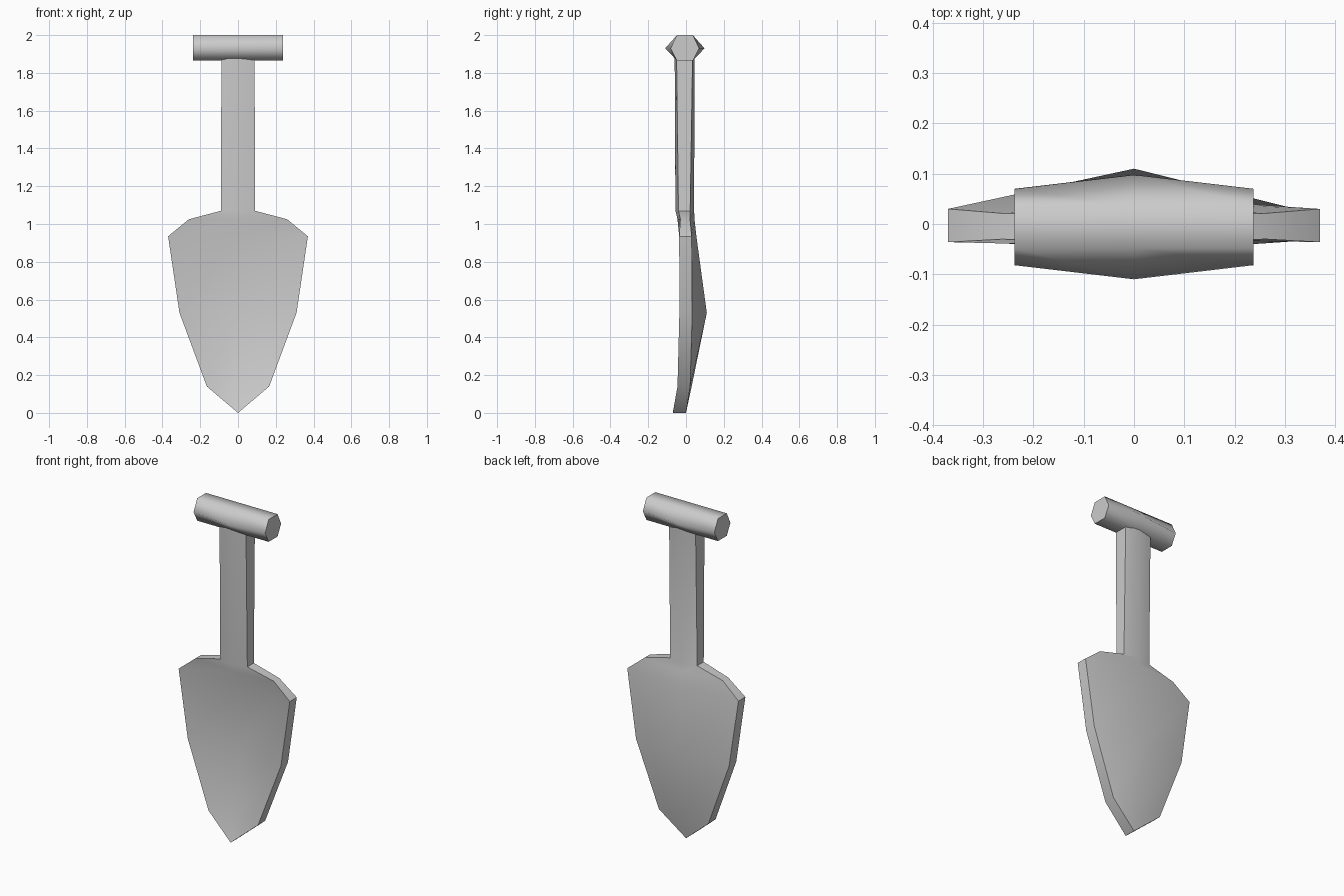
import bpy, bmesh, math

cube = bpy.data.objects.get("Cube")
if cube:
    bpy.data.objects.remove(cube)

metal = bpy.data.materials.new("plain_grey")
metal.use_nodes = True
grey = (0.6, 0.6, 0.6, 1)
metal.diffuse_color = grey
metal.node_tree.nodes["Principled BSDF"].inputs["Base Color"].default_value = grey


def loft(name, rings, sharp_angle, weld=0.0001):
    """Skin closed rings of points, cap both ends and smooth all but hard edges."""
    bm = bmesh.new()
    loops = [[bm.verts.new(p) for p in ring] for ring in rings]
    n = len(loops[0])
    for a, b in zip(loops, loops[1:]):
        for i in range(n):
            j = (i + 1) % n
            bm.faces.new((a[i], a[j], b[j], b[i]))
    caps = [bm.faces.new(loops[0]), bm.faces.new(loops[-1])]
    cap_edges = {e for f in caps for e in f.edges}
    for e in cap_edges:
        e.smooth = False
    bmesh.ops.remove_doubles(bm, verts=bm.verts, dist=weld)
    bmesh.ops.recalc_face_normals(bm, faces=bm.faces)
    for f in bm.faces:
        f.smooth = True
    for e in bm.edges:
        if len(e.link_faces) == 2 and e.calc_face_angle(0) > math.radians(sharp_angle):
            e.smooth = False
    mesh = bpy.data.meshes.new(name)
    bm.to_mesh(mesh)
    bm.free()
    mesh.materials.append(metal)
    obj = bpy.data.objects.new(name, mesh)
    bpy.context.collection.objects.link(obj)
    return obj


def section(w, z, edge_front, edge_back, mid_front, mid_back):
    """Six-point cross-section with a ridge down the middle of each side."""
    return [(-w, edge_front, z), (0, mid_front, z), (w, edge_front, z),
            (w, edge_back, z), (0, mid_back, z), (-w, edge_back, z)]


# Scooped blade running up into the shaft
loft("blade_and_shaft", [
    section(0.0, 0.0, -0.07, 0.0, -0.07, 0.0),
    section(0.165, 0.14, -0.045, 0.022, -0.03, 0.03),
    section(0.31, 0.53, -0.035, 0.033, 0.04, 0.11),
    section(0.37, 0.935, -0.036, 0.03, -0.01, 0.055),
    section(0.26, 1.025, -0.03, 0.021, -0.045, 0.045),
    section(0.09, 1.07, -0.04, 0.022, -0.056, 0.043),
    section(0.088, 1.9, -0.05, 0.035, -0.06, 0.045),
], 50)


# Six-sided grip, fuller in the middle
def grip_ring(x, reach):
    y0, top, mid, low = -0.006, 2.0, 1.93, 1.865
    flat = 0.042
    return [(x, y0 + reach, mid), (x, y0 + flat, top), (x, y0 - flat, top),
            (x, y0 - reach, mid), (x, y0 - flat, low), (x, y0 + flat, low)]


loft("grip", [grip_ring(-0.238, 0.076), grip_ring(0, 0.104), grip_ring(0.238, 0.076)], 83)
